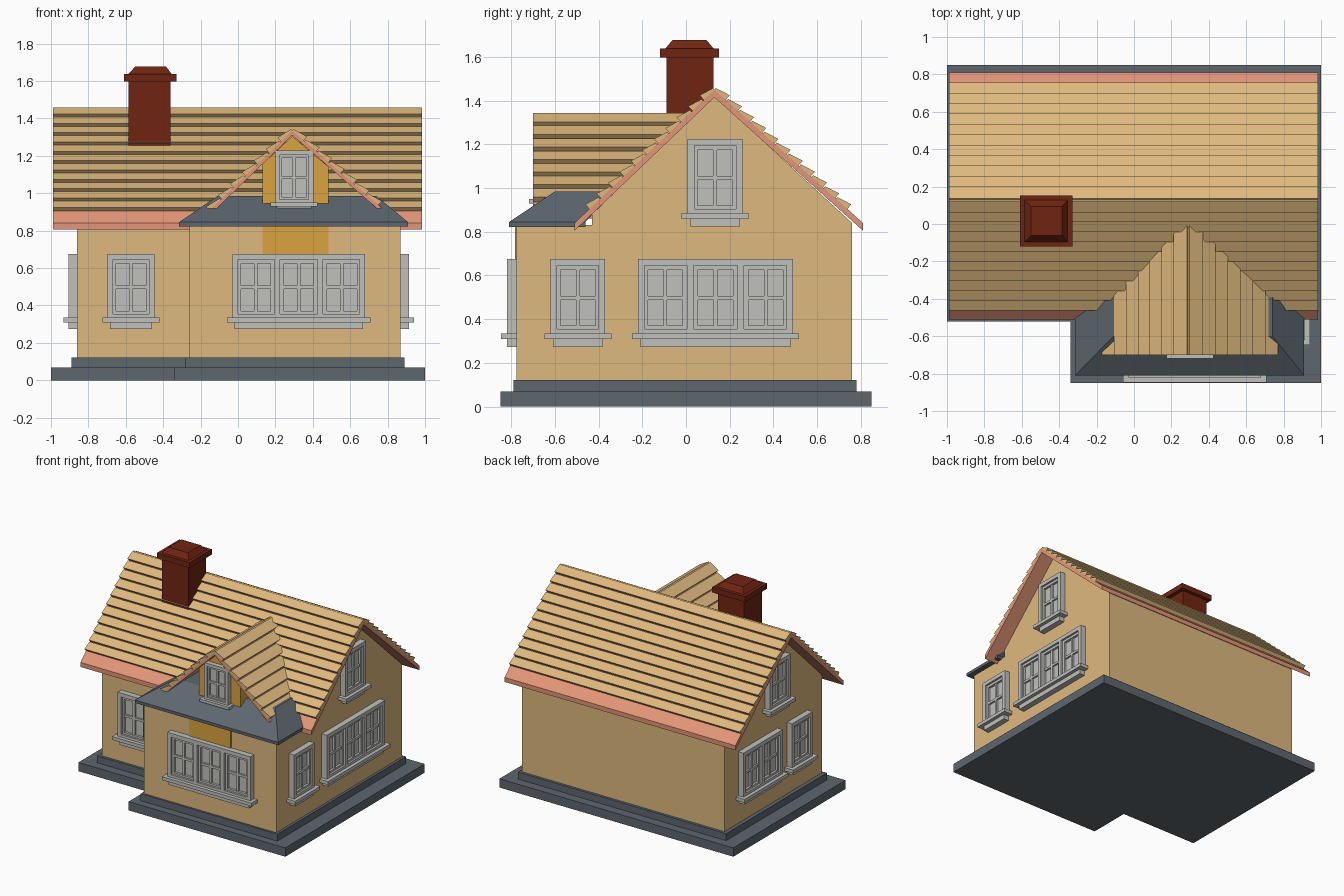
import bpy, bmesh, math
from mathutils import Matrix, Vector

if "Cube" in bpy.data.objects:
    bpy.data.objects.remove(bpy.data.objects["Cube"])


def material(name, rgb):
    m = bpy.data.materials.new(name)
    lin = [((c / 255 + 0.055) / 1.055) ** 2.4 for c in rgb]
    m.diffuse_color = (*lin, 1)
    m.use_nodes = True
    m.node_tree.nodes["Principled BSDF"].inputs["Base Color"].default_value = m.diffuse_color
    return m


TAN = material("tan", (223, 185, 126))
SALMON = material("salmon", (226, 150, 120))
SLATE = material("slate", (93, 103, 111))
GREY = material("window grey", (192, 192, 188))
GOLD = material("gold", (218, 164, 62))
RED = material("dark red", (112, 37, 17))


def loft(bm, low, high):
    """Closed solid between two matching loops of points."""
    a = [bm.verts.new(p) for p in low]
    b = [bm.verts.new(p) for p in high]
    n = len(a)
    bm.faces.new(a[::-1])
    bm.faces.new(b)
    for i in range(n):
        j = (i + 1) % n
        bm.faces.new((a[i], a[j], b[j], b[i]))


def prism(bm, pts, axis, a, b):
    """Extrude a 2D profile along an axis from a to b."""
    place = {"x": lambda p, t: (t, p[0], p[1]),
             "y": lambda p, t: (p[0], t, p[1]),
             "z": lambda p, t: (p[0], p[1], t)}[axis]
    loft(bm, [place(p, a) for p in pts], [place(p, b) for p in pts])


def rect(x0, x1, y0, y1):
    return [(x0, y0), (x1, y0), (x1, y1), (x0, y1)]


def box(bm, x0, x1, y0, y1, z0, z1):
    prism(bm, rect(x0, x1, y0, y1), "z", z0, z1)


def finish(name, bm, mat, matrix=None):
    bmesh.ops.recalc_face_normals(bm, faces=bm.faces)
    me = bpy.data.meshes.new(name)
    bm.to_mesh(me)
    bm.free()
    me.materials.append(mat)
    ob = bpy.data.objects.new(name, me)
    if matrix:
        ob.matrix_world = matrix
    bpy.context.collection.objects.link(ob)


def solid(name, mat, pts, axis, a, b):
    bm = bmesh.new()
    prism(bm, pts, axis, a, b)
    finish(name, bm, mat)


def l_shape(x0, x1, xn, y0, y1, yn):
    return [(x0, yn), (xn, yn), (xn, y0), (x1, y0), (x1, y1), (x0, y1)]


# Stepped foundation
solid("lower_plinth", SLATE, l_shape(-1, 1, -0.34, -0.85, 0.85, -0.52), "z", 0, 0.068)
solid("upper_plinth", SLATE, l_shape(-0.89, 0.89, -0.28, -0.79, 0.78, -0.45), "z", 0.068, 0.122)

# Walls: gabled main body and front bay
solid("main_walls", TAN, [(-0.43, 0.12), (0.76, 0.12), (0.76, 0.84), (0.13, 1.42), (-0.43, 0.88)],
      "x", -0.86, 0.87)
solid("bay_walls", TAN, rect(-0.26, 0.87, -0.775, -0.42), "z", 0.12, 0.83)


# Roof slopes: a thin board with overlapping planks on it
def slope(name, ridge, eave, axis, rows, thick, start, span, reach=0.9):
    r, e = Vector(ridge), Vector(eave)
    down = e - r
    nrm = Vector((-down.y, down.x)).normalized()
    if nrm.y < 0:
        nrm = -nrm
    drop = Vector((0, -thick))
    bm = bmesh.new()
    a, b = span(e.y)[0], span(r.y)[1]
    if axis == "x":
        prism(bm, [r, e, e + drop, r + drop], axis, a, b)
    else:
        loft(bm, [(p.x, a, p.y) for p in (r, e, e + drop, r + drop)],
             [(p.x, span(p.y)[1], p.y) for p in (r, e, e + drop, r + drop)])
    finish(name + "_board", bm, SALMON)
    bm = bmesh.new()
    for i in range(rows):
        p = r + down * (reach * i / rows + start)
        q = r + down * (reach * (i + 0.93) / rows + start)
        a, b = span(p.y)
        prism(bm, [p - nrm * 0.005, p + nrm * 0.010, q + nrm * 0.028, q - nrm * 0.005], axis, a, b)
    finish(name + "_planks", bm, TAN)


def main_span(z):
    return -0.99, 0.985


def dormer_span(z):
    # run back until the strip disappears inside the main roof
    return -0.70, 0.13 - (1.45 - z) / 0.953 + 0.06


slope("front_roof", (0.13, 1.45), (-0.51, 0.84), "x", 11, 0.035, 0, main_span)
slope("back_roof", (0.13, 1.45), (0.81, 0.84), "x", 11, 0.035, 0, main_span)
slope("dormer_left_roof", (0.29, 1.335), (-0.165, 0.895), "y", 7, 0.025, 0, dormer_span, 0.98)
slope("dormer_right_roof", (0.29, 1.335), (0.765, 0.925), "y", 7, 0.025, 0, dormer_span, 0.98)

# Hipped slate roof over the bay
bm = bmesh.new()
base = rect(-0.315, 0.91, -0.81, -0.46)
top = rect(-0.11, 0.74, -0.60, -0.33)
prism(bm, base, "z", 0.822, 0.845)
loft(bm, [(x, y, 0.845) for x, y in base], [(x, y, 0.985) for x, y in top])
finish("bay_roof", bm, SLATE)

# Gold dormer front and the panel under the bay eave
solid("dormer_walls", GOLD, [(0.13, 0.86), (0.485, 0.86), (0.485, 1.14), (0.29, 1.305), (0.13, 1.155)],
      "y", -0.66, -0.15)
solid("bay_gold_panel", GOLD, rect(0.13, 0.485, -0.782, -0.774), "z", 0.66, 0.822)

# Chimney with a projecting cap and tapered top
bm = bmesh.new()
box(bm, -0.585, -0.36, -0.09, 0.125, 1.2, 1.6)
box(bm, -0.61, -0.33, -0.12, 0.152, 1.597, 1.638)
loft(bm, [(x, y, 1.638) for x, y in rect(-0.585, -0.355, -0.095, 0.127)],
     [(x, y, 1.677) for x, y in rect(-0.55, -0.385, -0.062, 0.094)])
finish("chimney", bm, RED)


# Windows: n sashes side by side, local x across, -y outward, z up from the sill top
def window(name, n, at, turn, s=1.0):
    bm = bmesh.new()
    w, h, pitch = 0.23 * n + 0.02, 0.34, 0.23

    def bar(x0, x1, z0, z1, d):
        box(bm, x0, x1, -d, 0.01, z0, z1)

    x0 = -w / 2
    bar(x0, -x0, 0, h, 0.012)                      # pane
    bar(x0, -x0, h - 0.03, h, 0.045)               # head
    bar(x0, -x0, 0, 0.02, 0.045)                   # bottom rail
    for i in range(n + 1):                         # posts
        c = x0 + 0.01 + pitch * i
        c += 0.005 if i == 0 else -0.005 if i == n else 0
        bar(c - 0.015, c + 0.015, 0.02, h - 0.03, 0.045)
    for i in range(n):                             # sash frames and glazing bars
        l, r = x0 + 0.025 + pitch * i, x0 - 0.005 + pitch * (i + 1)
        c = (l + r) / 2
        bar(l, l + 0.02, 0.02, h - 0.03, 0.03)
        bar(r - 0.02, r, 0.02, h - 0.03, 0.03)
        bar(l + 0.02, r - 0.02, 0.02, 0.035, 0.03)
        bar(l + 0.02, r - 0.02, h - 0.05, h - 0.03, 0.03)
        bar(c - 0.009, c + 0.009, 0.035, h - 0.05, 0.026)
        bar(l + 0.02, c - 0.009, 0.153, 0.171, 0.026)
        bar(c + 0.009, r - 0.02, 0.153, 0.171, 0.026)
    bar(x0 - 0.028, -x0 + 0.028, -0.026, 0, 0.072)  # sill
    bar(x0 + 0.012, -x0 - 0.012, -0.062, -0.026, 0.045)  # apron
    m = Matrix.Translation(at) @ Matrix.Rotation(math.radians(turn), 4, "Z") @ Matrix.Scale(s, 4)
    finish(name, bm, GREY, m)


window("front_left_window", 1, (-0.572, -0.43, 0.335), 0)
window("bay_window", 3, (0.325, -0.775, 0.335), 0)
window("dormer_window", 1, (0.30, -0.66, 0.95), 0, 0.82)
window("right_front_window", 1, (0.87, -0.495, 0.335), 90)
window("right_triple_window", 3, (0.87, 0.135, 0.335), 90)
window("right_gable_window", 1, (0.87, 0.133, 0.885), 90)
window("left_double_window", 2, (-0.86, 0.35, 0.335), -90)
window("left_front_window", 1, (-0.86, -0.13, 0.335), -90)
window("left_gable_window", 1, (-0.86, 0.14, 0.885), -90)
